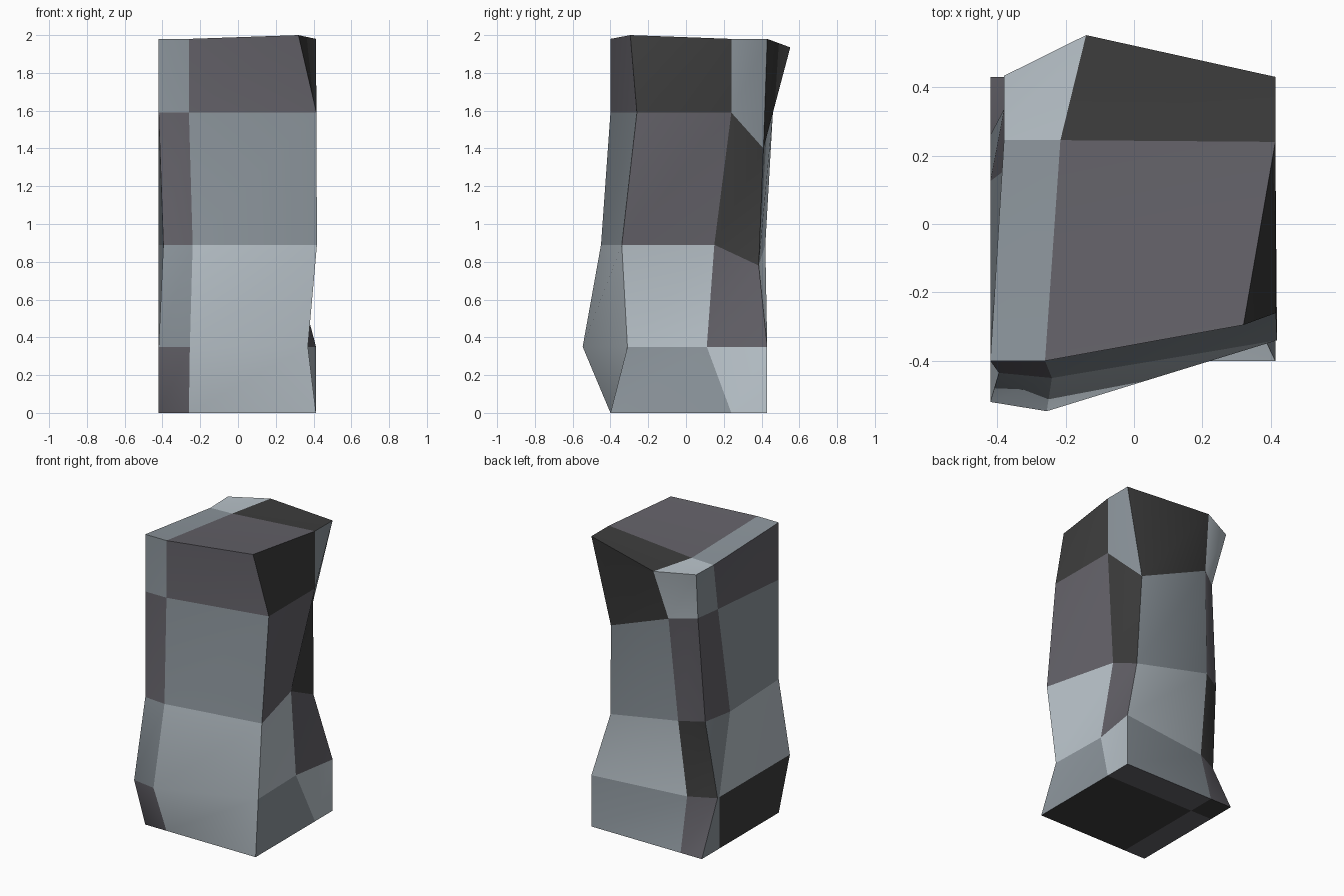
import bpy, bmesh, math

if "Cube" in bpy.data.objects:
    bpy.data.objects.remove(bpy.data.objects["Cube"])

# Stone colours
def lin(c):
    c /= 255
    return c / 12.92 if c < 0.04045 else ((c + 0.055) / 1.055) ** 2.4

COLOURS = {"L": ("light_stone", (186, 196, 203)), "M": ("blue_grey_stone", (141, 150, 157)),
           "P": ("purple_grey_stone", (100, 98, 105)), "D": ("dark_stone", (61, 61, 61))}
ORDER = "LMPD"

# Regular block: grid lines, then the chipped points that move off them
XS, YS, ZS = (-.42, -.26, .413), (-.4, .24, .43), (0, .35, .89, 1.59, 1.98)
MOVED = {
    # lower ring
    (0, 0, 1): (-.42, -.52, .35), (1, 0, 1): (-.255, -.547, .35), (2, 0, 1): (.37, -.31, .35),
    (2, 1, 1): (.36, .11, .35), (1, 2, 1): (-.25, .345, .35), (0, 2, 1): (-.42, .26, .35),
    # middle ring
    (0, 0, 2): (-.395, -.435, .89), (1, 0, 2): (-.24, -.45, .89), (2, 0, 2): (.418, -.34, .89),
    (2, 1, 2): (.295, .15, .89), (2, 2, 2): (.30, .385, .78), (1, 2, 2): (-.235, .42, .89),
    (0, 2, 2): (-.38, .335, .89), (0, 1, 2): (-.42, .125, .89),
    # upper ring
    (2, 0, 3): (.415, -.26, 1.59), (2, 2, 3): (.28, .41, 1.40), (1, 2, 3): (-.19, .46, 1.59),
    (0, 2, 3): (-.335, .35, 1.59), (0, 1, 3): (-.36, .17, 1.59),
    # top
    (2, 0, 4): (.32, -.295, 2.0), (1, 1, 4): (-.215, .245, 1.93), (0, 1, 4): (-.38, .245, 1.925),
    (0, 2, 4): (-.38, .433, 1.93), (1, 2, 4): (-.14, .552, 1.935),
}

bm = bmesh.new()
verts = {}

def vert(key):
    if key not in verts:
        i, j, k = key
        verts[key] = bm.verts.new(MOVED.get(key, (XS[i], YS[j], ZS[k])))
    return verts[key]

def panel(point, rows, turn=0):
    """Grid of faces; one string per row, one colour letter per face; turn picks the fold diagonal."""
    corners = [(0, 0), (1, 0), (1, 1), (0, 1)]
    corners = corners[turn:] + corners[:turn]
    for b, row in enumerate(rows):
        for a, letter in enumerate(row):
            f = bm.faces.new([vert(point(a + u, b + v)) for u, v in corners])
            f.material_index = ORDER.index(letter)

# Six sides, rows from the bottom up
panel(lambda a, b: (a, 0, b), ("PL", "ML", "PM", "MP"))      # front
panel(lambda a, b: (2, a, b), ("ML", "LP", "PD", "DM"))      # right
panel(lambda a, b: (a, 2, b), ("PM", "DL", "PM", "LD"), 1)   # back
panel(lambda a, b: (0, a, b), ("DM", "LM", "MP", "PM"), 1)   # left
panel(lambda a, b: (a, b, 4), ("MP", "LD"))                  # top
panel(lambda a, b: (a, b, 0), ("PD", "DP"))                  # bottom
bmesh.ops.recalc_face_normals(bm, faces=bm.faces[:])

mesh = bpy.data.meshes.new("stone_pillar")
bm.to_mesh(mesh)
bm.free()
for letter in ORDER:
    name, rgb = COLOURS[letter]
    mat = bpy.data.materials.new(name)
    mat.diffuse_color = (*[lin(c) for c in rgb], 1)
    mat.use_nodes = True
    mat.node_tree.nodes["Principled BSDF"].inputs["Base Color"].default_value = mat.diffuse_color
    mesh.materials.append(mat)

pillar = bpy.data.objects.new("stone_pillar", mesh)
bpy.context.collection.objects.link(pillar)
bpy.context.view_layer.objects.active = pillar
pillar.select_set(True)
bpy.ops.object.shade_smooth_by_angle(angle=math.radians(40))
